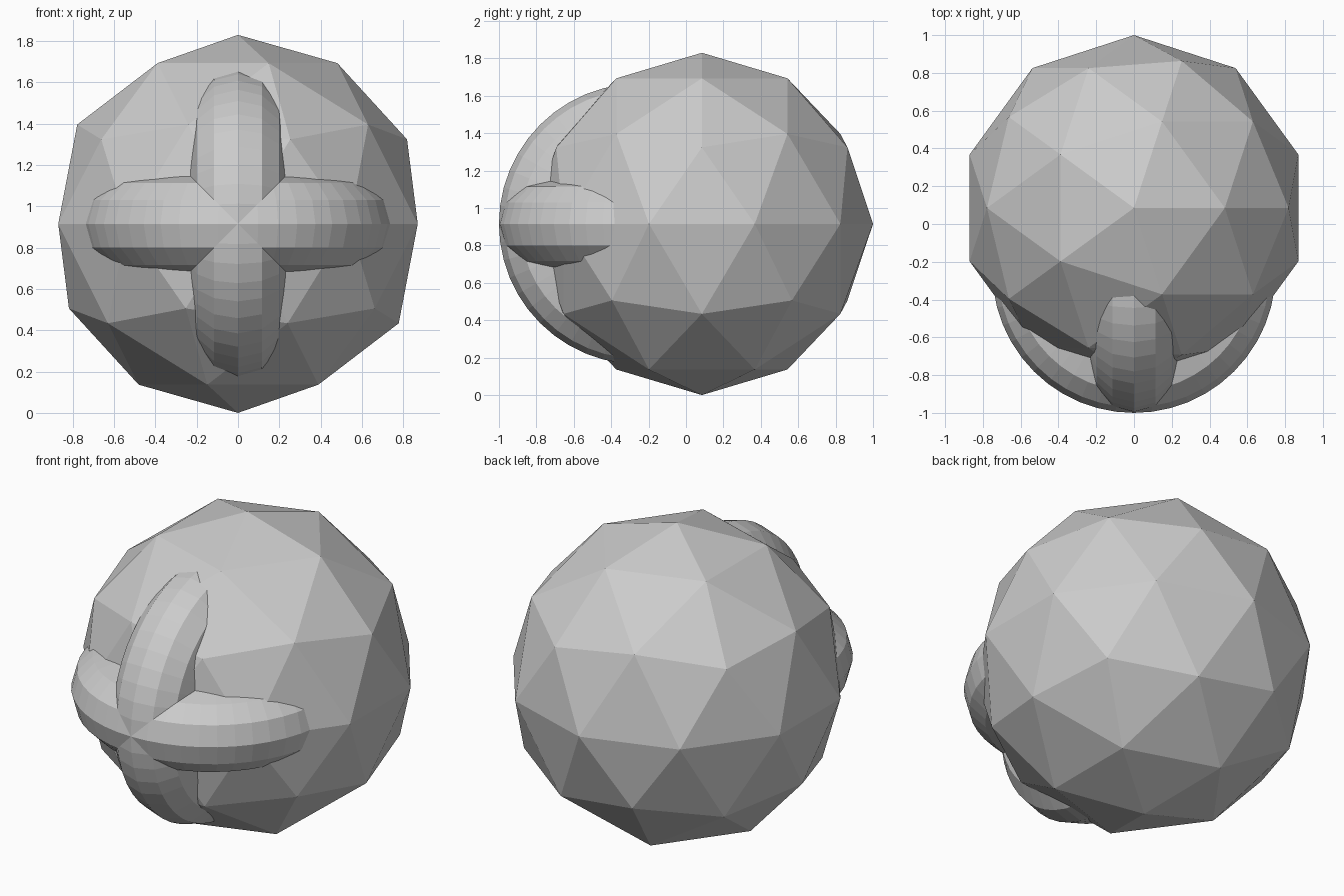
import bpy
from math import pi

if "Cube" in bpy.data.objects:
    bpy.data.objects.remove(bpy.data.objects["Cube"])

R = 0.915  # body radius, also its centre height

# Faceted round body
bpy.ops.mesh.primitive_ico_sphere_add(subdivisions=2, radius=R, location=(0, 0.085, R))
bpy.context.object.name = "body"


# Two crossed rings half sunk into the front of the body
def ring(name, rotation):
    bpy.ops.mesh.primitive_torus_add(
        major_segments=48, minor_segments=12, major_radius=0.52, minor_radius=0.23,
        location=(0, -0.25, R), rotation=rotation)
    obj = bpy.context.object
    obj.name = name
    bpy.ops.object.shade_flat()


ring("horizontal_ring", (0, 0, 0))
ring("vertical_ring", (0, pi / 2, 0))
